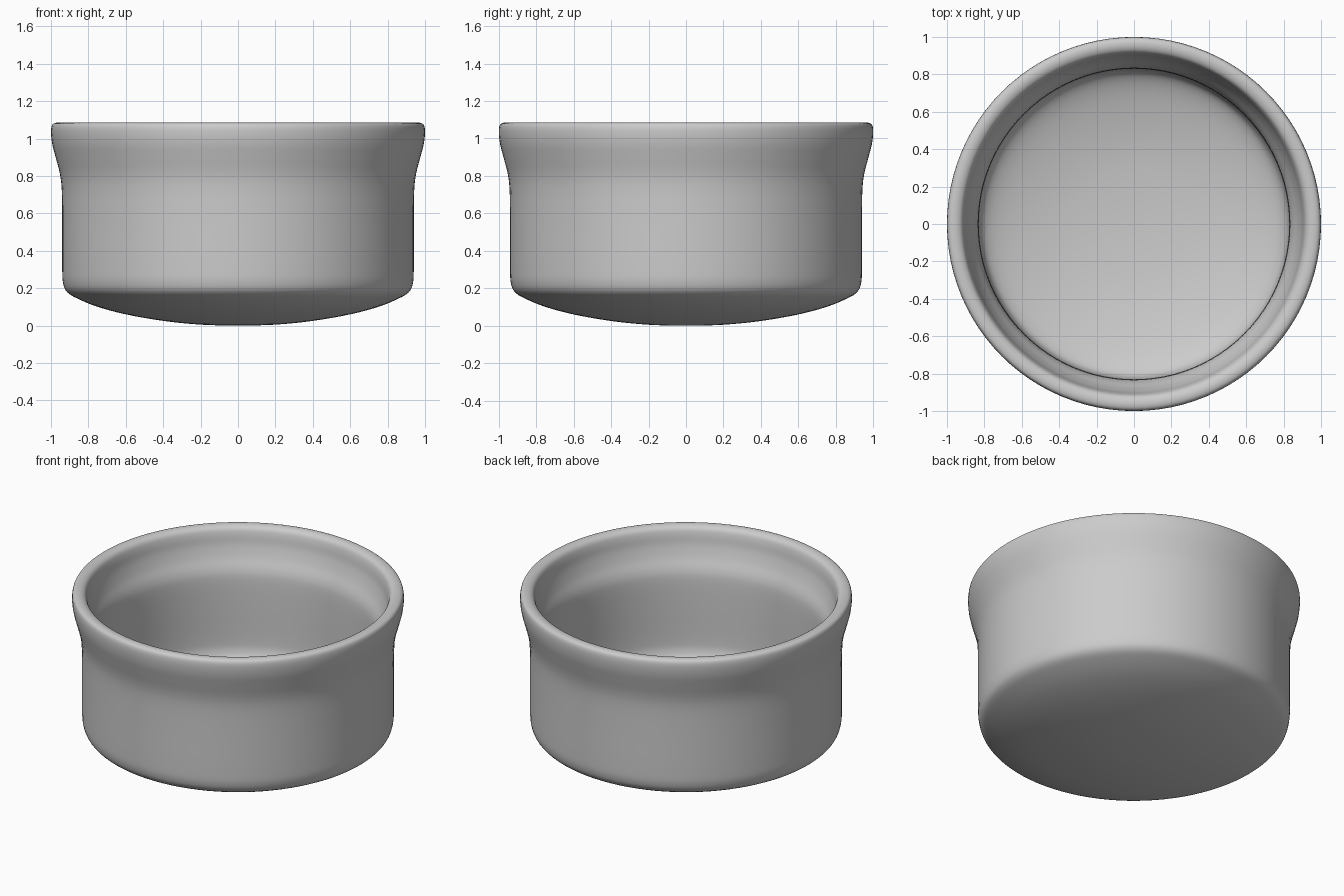
import bpy, bmesh, math
from mathutils import Vector

if "Cube" in bpy.data.objects:
    bpy.data.objects.remove(bpy.data.objects["Cube"])

SEGMENTS = 96
STEPS = 4

# Half cross-section (radius, height): domed base, outer wall, flared rim,
# inner wall, dished floor
PROFILE = [
    (0, 0), (0.20, 0.005), (0.40, 0.025), (0.60, 0.06), (0.75, 0.10),
    (0.86, 0.145), (0.915, 0.18), (0.936, 0.23), (0.94, 0.32), (0.94, 0.55),
    (0.942, 0.72), (0.952, 0.81), (0.975, 0.90), (0.993, 0.97), (1.0, 1.03),
    (0.995, 1.07), (0.975, 1.084), (0.945, 1.083), (0.92, 1.067), (0.907, 1.03),
    (0.897, 0.97), (0.875, 0.90), (0.845, 0.83), (0.833, 0.76), (0.83, 0.60),
    (0.83, 0.38), (0.822, 0.30), (0.79, 0.25), (0.70, 0.205), (0.55, 0.163),
    (0.38, 0.132), (0.20, 0.116), (0, 0.11),
]


def smooth_path(points, steps):
    """Catmull-Rom curve through the points."""
    p = [Vector(q) for q in points]
    # mirror the neighbours across the axis so both poles are level
    p = [Vector((-p[1].x, p[1].y))] + p + [Vector((-p[-2].x, p[-2].y))]
    out = []
    for a, b, c, d in zip(p, p[1:], p[2:], p[3:]):
        for i in range(steps):
            t = i / steps
            out.append(0.5 * (2 * b + (c - a) * t
                              + (2 * a - 5 * b + 4 * c - d) * t * t
                              + (3 * b - a - 3 * c + d) * t ** 3))
    return out + [p[-2]]


def lathe(name, points):
    """Revolve a half profile around the z axis."""
    bm = bmesh.new()
    verts = [bm.verts.new((r, 0, z)) for r, z in points]
    edges = [bm.edges.new(pair) for pair in zip(verts, verts[1:])]
    bmesh.ops.spin(bm, geom=verts + edges, cent=(0, 0, 0), axis=(0, 0, 1),
                   angle=2 * math.pi, steps=SEGMENTS)
    bmesh.ops.remove_doubles(bm, verts=bm.verts, dist=1e-4)
    bmesh.ops.recalc_face_normals(bm, faces=bm.faces)
    for f in bm.faces:
        f.smooth = True
    mesh = bpy.data.meshes.new(name)
    bm.to_mesh(mesh)
    bm.free()
    obj = bpy.data.objects.new(name, mesh)
    bpy.context.collection.objects.link(obj)
    return obj


# Round dish: one closed shell
lathe("dish", smooth_path(PROFILE, STEPS))
